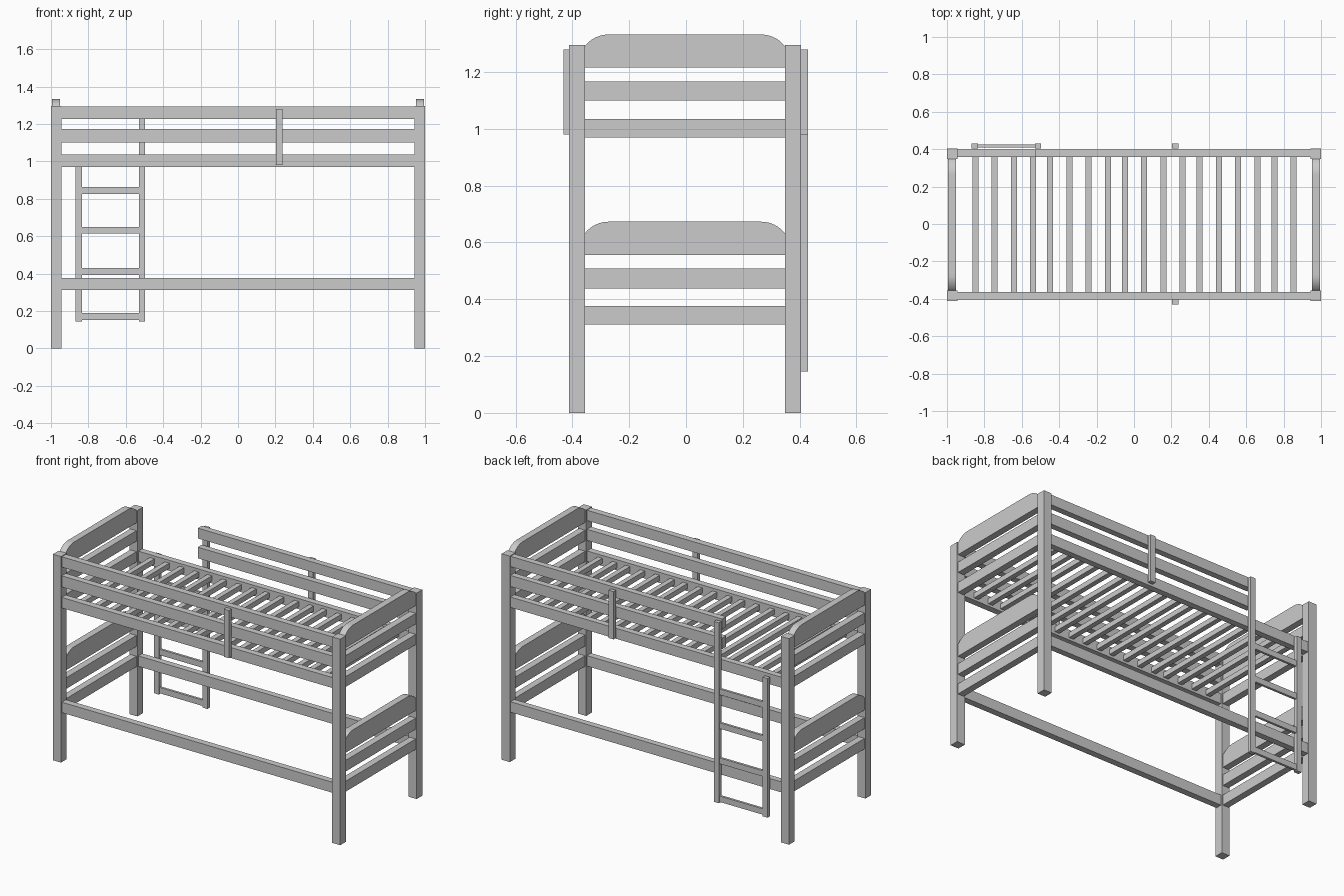
import bpy, bmesh, math

if "Cube" in bpy.data.objects:
    bpy.data.objects.remove(bpy.data.objects["Cube"])


def box(name, x, y, z):
    """Box from three (min, max) ranges."""
    bm = bmesh.new()
    bmesh.ops.create_cube(bm, size=1)
    for v in bm.verts:
        v.co = [r[0] if c < 0 else r[1] for c, r in zip(v.co, (x, y, z))]
    return finish(name, bm)


def finish(name, bm):
    bmesh.ops.recalc_face_normals(bm, faces=bm.faces)
    me = bpy.data.meshes.new(name)
    bm.to_mesh(me)
    bm.free()
    ob = bpy.data.objects.new(name, me)
    bpy.context.collection.objects.link(ob)
    return ob


def mirrored(side, r):
    return tuple(sorted((side * r[0], side * r[1])))


FRONT_POST, BACK_POST = (-0.412, -0.356), (0.348, 0.404)
FRONT_RAIL, BACK_RAIL = (-0.404, -0.363), (0.358, 0.397)
INNER_Y = (-0.356, 0.348)
POST_X, END_X = (0.944, 1.0), (0.951, 0.994)


def arched_board(name, x, z0, z1, drop=0.041, run=0.083):
    """End board whose upper corners are arcs tangent to the flat top."""
    r = (run * run + drop * drop) / (2 * drop)
    top = math.asin(run / r)
    y0, y1 = INNER_Y
    arc = [(r * math.sin(top * i / 8), r * math.cos(top * i / 8)) for i in range(9)]
    pts = [(y0, z0), (y1, z0)]
    pts += [(y1 - run + a, z1 - r + b) for a, b in reversed(arc)]
    pts += [(y0 + run - a, z1 - r + b) for a, b in arc]
    bm = bmesh.new()
    face = bm.faces.new([bm.verts.new((x[0], y, z)) for y, z in pts])
    ext = bmesh.ops.extrude_face_region(bm, geom=[face])
    for v in ext["geom"]:
        if isinstance(v, bmesh.types.BMVert):
            v.co.x = x[1]
    return finish(name, bm)


# Corner posts and the two ends
for side, tag in ((-1, "left"), (1, "right")):
    for row, y in (("front", FRONT_POST), ("back", BACK_POST)):
        box(f"{tag}_{row}_post", mirrored(side, POST_X), y, (0, 1.296))
    ex = mirrored(side, END_X)
    for z in ((0.311, 0.377), (0.438, 0.508), (0.97, 1.035), (1.10, 1.167)):
        box(f"{tag}_end_rail", ex, INNER_Y, z)
    arched_board(f"{tag}_lower_end_board", ex, 0.556, 0.673)
    arched_board(f"{tag}_upper_end_board", ex, 1.216, 1.332)

# Long side rails: the upper two at the back stop at the ladder opening
for z in ((0.311, 0.377), (0.97, 1.036), (1.102, 1.172), (1.227, 1.292)):
    box("front_side_rail", (-0.944, 0.944), FRONT_RAIL, z)
    box("back_side_rail", (-0.53 if z[0] > 1.05 else -0.944, 0.944), BACK_RAIL, z)

# Guard rail uprights
box("front_guard_upright", (0.203, 0.238), (-0.431, -0.404), (0.98, 1.28))
box("back_guard_upright", (0.203, 0.238), (0.405, 0.43), (0.98, 1.28))

# Ladder
box("ladder_long_post", (-0.53, -0.496), (0.405, 0.43), (0.145, 1.28))
box("ladder_short_post", (-0.869, -0.835), (0.405, 0.43), (0.145, 1.02))
for z in (0.152, 0.392, 0.613, 0.826):
    box("ladder_rung", (-0.835, -0.53), (0.41, 0.425), (z, z + 0.037))

# Slats of the upper bunk, laid in groups of four
for i in range(18):
    x = -0.848 + 0.3995 * (i // 4) + 0.103 * (i % 4)
    box("slat", (x - 0.016, x + 0.016), (FRONT_RAIL[1], BACK_RAIL[0]), (0.985, 1.018))
